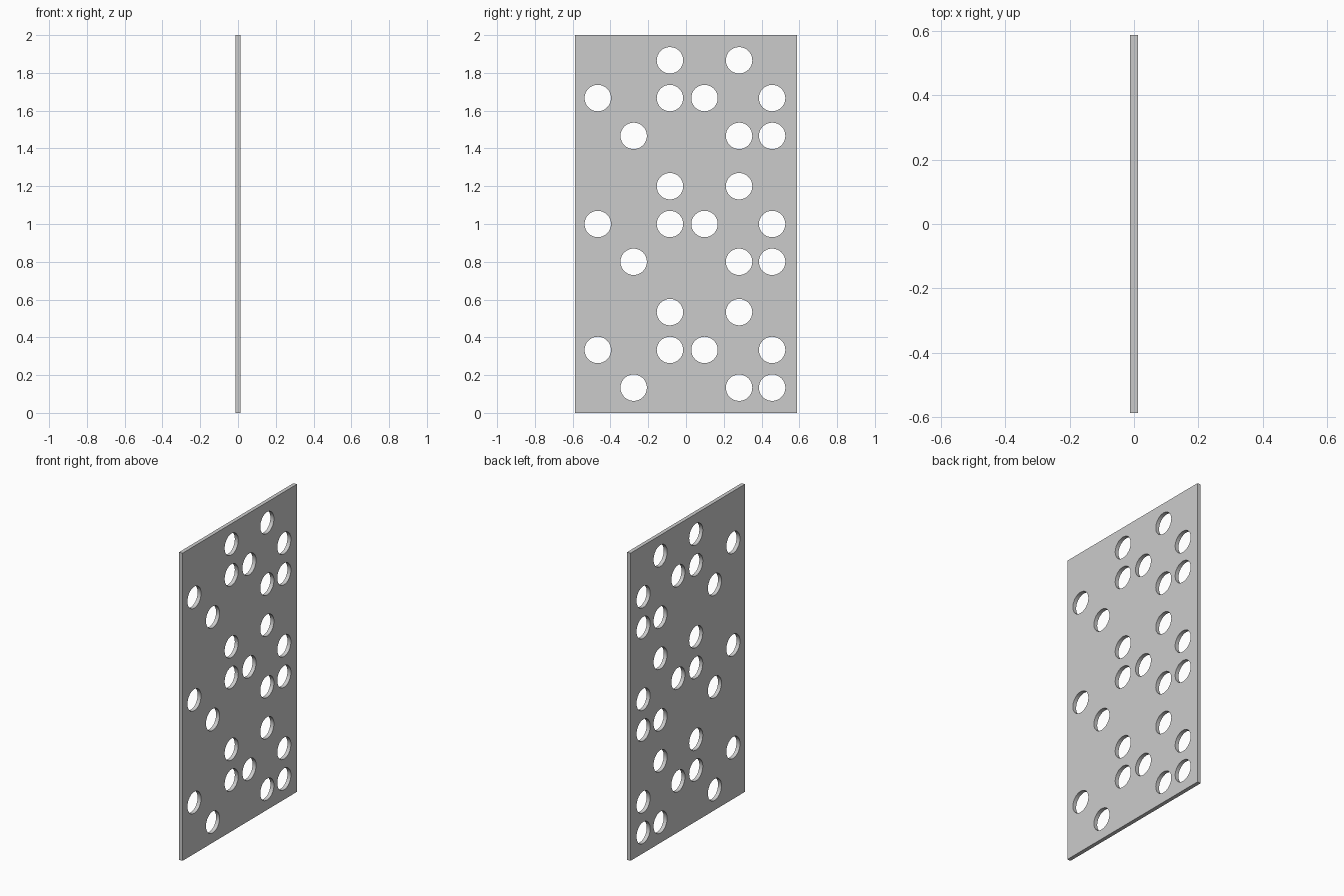
import bpy, bmesh, math
from mathutils import Matrix

if "Cube" in bpy.data.objects:
    bpy.data.objects.remove(bpy.data.objects["Cube"])

HALF_W, HEIGHT, HALF_T = 0.587, 2.0, 0.0125
RADIUS, SIDES = 0.07, 32

curve = bpy.data.curves.new("panel_profile", 'CURVE')
curve.dimensions = '2D'
curve.fill_mode = 'BOTH'
curve.extrude = HALF_T


def add_loop(points):
    s = curve.splines.new('POLY')
    s.points.add(len(points) - 1)
    for p, (u, v) in zip(s.points, points):
        p.co = (u, v, 0, 1)
    s.use_cyclic_u = True


# Outer rectangle of the panel
add_loop([(-HALF_W, 0), (HALF_W, 0), (HALF_W, HEIGHT), (-HALF_W, HEIGHT)])

# Hole pattern: three rows, repeated three times up the panel
rows = {
    -0.2: (-0.277, 0.281, 0.456),
    0.0: (-0.467, -0.085, 0.098, 0.456),
    0.2: (-0.085, 0.281),
}
for group in range(3):
    centre = HEIGHT * (2 * group + 1) / 6
    for dz, ys in rows.items():
        for y in ys:
            add_loop([(y + RADIUS * math.cos(a), centre + dz + RADIUS * math.sin(a))
                      for a in (2 * math.pi * i / SIDES for i in range(SIDES))])

# Turn the extruded profile into a clean upright mesh
helper = bpy.data.objects.new("panel_profile", curve)
bpy.context.collection.objects.link(helper)
bpy.context.view_layer.update()
mesh = bpy.data.meshes.new_from_object(helper.evaluated_get(bpy.context.evaluated_depsgraph_get()))
bpy.data.objects.remove(helper)

bm = bmesh.new()
bm.from_mesh(mesh)
bmesh.ops.remove_doubles(bm, verts=bm.verts, dist=1e-5)
bm.transform(Matrix(((0, 0, 1, 0), (1, 0, 0, 0), (0, 1, 0, 0), (0, 0, 0, 1))))
bmesh.ops.recalc_face_normals(bm, faces=bm.faces)
bm.to_mesh(mesh)
bm.free()

panel = bpy.data.objects.new("perforated_panel", mesh)
mesh.name = "perforated_panel"
bpy.context.collection.objects.link(panel)
bpy.context.view_layer.objects.active = panel
panel.select_set(True)
bpy.ops.object.shade_smooth_by_angle(angle=math.radians(30))
